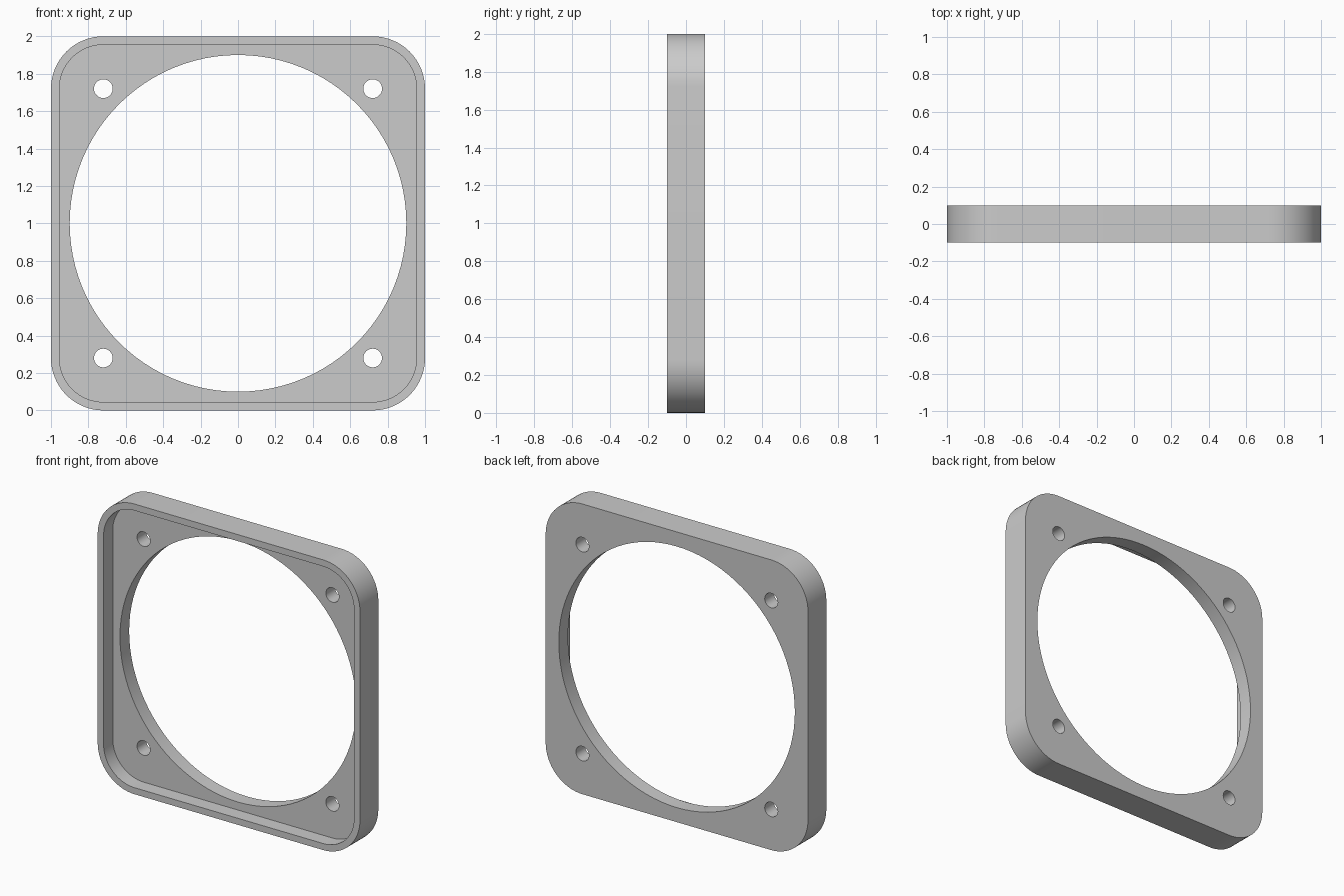
import bpy
import bmesh
from math import sin, cos, pi, radians

if "Cube" in bpy.data.objects:
    bpy.data.objects.remove(bpy.data.objects["Cube"], do_unlink=True)

FRONT, BACK, FLOOR = -0.1, 0.1, 0.0
OVER = 0.05      # how far cutters reach past the body
CENTRE_Z = 1.0

grey = bpy.data.materials.new("plain grey")
grey.use_nodes = True
colour = (0.6, 0.6, 0.6, 1)
grey.diffuse_color = colour
grey.node_tree.nodes["Principled BSDF"].inputs["Base Color"].default_value = colour


def circle(radius, x=0, z=0, steps=96):
    return [(x + radius * cos(2 * pi * i / steps), z + radius * sin(2 * pi * i / steps))
            for i in range(steps)]


def rounded_square(half, radius, steps=16):
    """Outline of a square with rounded corners, counter-clockwise."""
    c = half - radius
    points = []
    for k, (sx, sz) in enumerate([(1, 1), (-1, 1), (-1, -1), (1, -1)]):
        for i in range(steps + 1):
            a = (k + i / steps) * pi / 2
            points.append((sx * c + radius * cos(a), sz * c + radius * sin(a)))
    return points


def prism(name, outline, y0, y1):
    """Extrude an x-z outline from y0 to y1."""
    bm = bmesh.new()
    face = bm.faces.new([bm.verts.new((x, y0, z + CENTRE_Z)) for x, z in outline])
    grown = bmesh.ops.extrude_face_region(bm, geom=[face])["geom"]
    verts = [v for v in grown if isinstance(v, bmesh.types.BMVert)]
    bmesh.ops.translate(bm, verts=verts, vec=(0, y1 - y0, 0))
    bmesh.ops.recalc_face_normals(bm, faces=bm.faces)
    mesh = bpy.data.meshes.new(name)
    bm.to_mesh(mesh)
    bm.free()
    mesh.materials.append(grey)
    obj = bpy.data.objects.new(name, mesh)
    bpy.context.collection.objects.link(obj)
    return obj


# Body with rounded corners
frame = prism("square_frame", rounded_square(1.0, 0.28), FRONT, BACK)

# Shallow front recess, large bore and four corner screw holes
cutters = [
    prism("recess_cutter", rounded_square(0.955, 0.235), FRONT - OVER, FLOOR),
    prism("bore_cutter", circle(0.9), FRONT - OVER, BACK + OVER),
]
for sx in (-1, 1):
    for sz in (-1, 1):
        cutters.append(prism("screw_hole_cutter", circle(0.05, sx * 0.72, sz * 0.72, 32),
                             FRONT - OVER, BACK + OVER))

bpy.ops.object.select_all(action="DESELECT")
frame.select_set(True)
bpy.context.view_layer.objects.active = frame
for cutter in cutters:
    cutter.hide_render = True
    cut = frame.modifiers.new(cutter.name, "BOOLEAN")
    cut.operation = "DIFFERENCE"
    cut.solver = "EXACT"
    cut.object = cutter
    bpy.ops.object.modifier_apply(modifier=cut.name)
    bpy.data.objects.remove(cutter, do_unlink=True)

# Smooth curved walls, crisp rims
bpy.ops.object.shade_smooth_by_angle(angle=radians(30))
